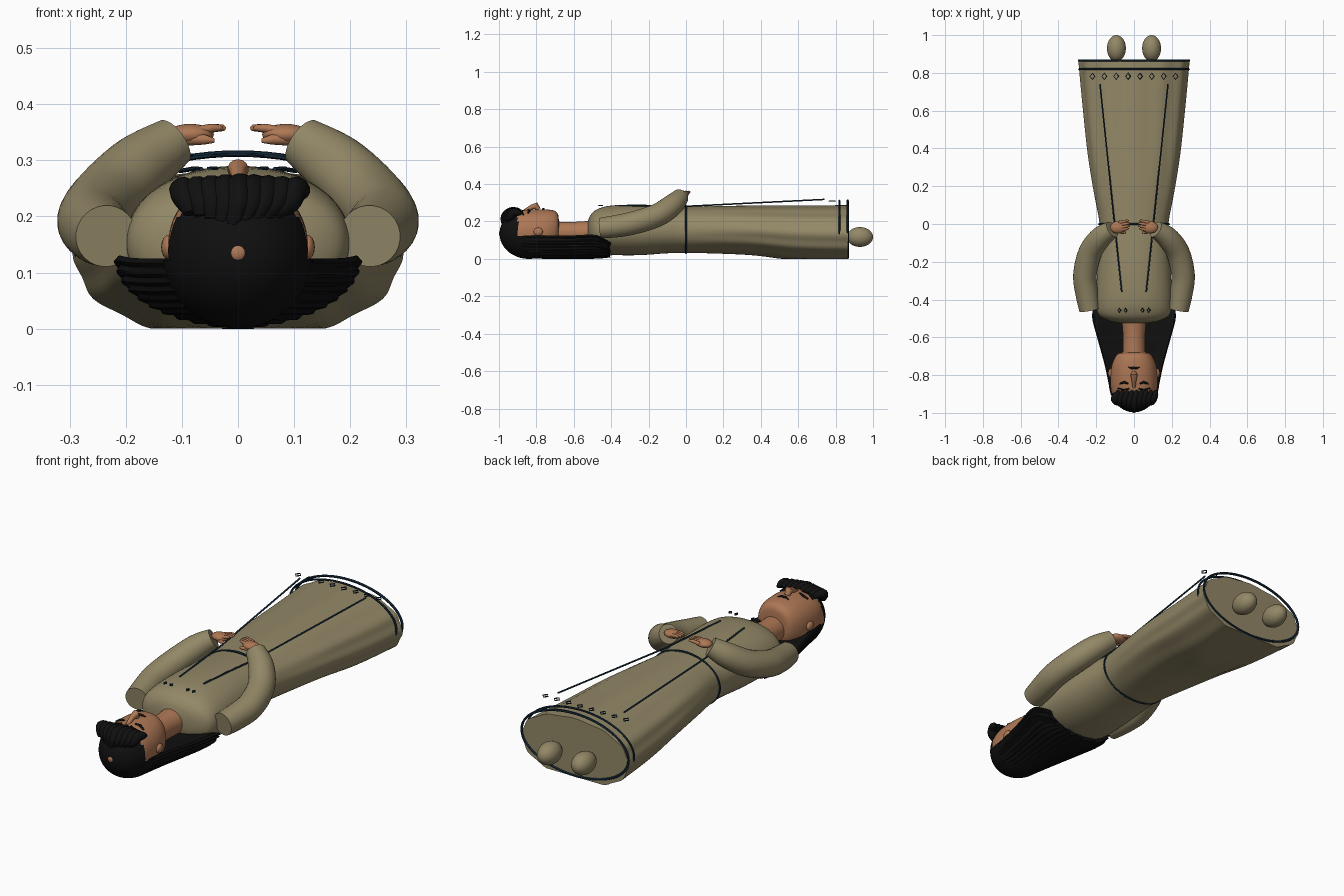
import bpy, bmesh, math
from mathutils import Vector

if "Cube" in bpy.data.objects:
    bpy.data.objects.remove(bpy.data.objects["Cube"])


def mat(name, rgb):
    m = bpy.data.materials.new(name)
    m.diffuse_color = (*rgb, 1)
    m.use_nodes = True
    m.node_tree.nodes["Principled BSDF"].inputs["Base Color"].default_value = m.diffuse_color
    return m


CLOTH = mat("khaki_cloth", (0.29, 0.245, 0.135))
SKIN = mat("tan_skin", (0.42, 0.185, 0.09))
HAIR = mat("black_hair", (0.005, 0.005, 0.005))
NAVY = mat("navy_trim", (0.008, 0.025, 0.045))


def finish(name, bm, m, angle=50):
    bmesh.ops.recalc_face_normals(bm, faces=bm.faces)
    me = bpy.data.meshes.new(name)
    bm.to_mesh(me)
    bm.free()
    me.materials.append(m)
    ob = bpy.data.objects.new(name, me)
    bpy.context.collection.objects.link(ob)
    bpy.ops.object.select_all(action='DESELECT')
    ob.select_set(True)
    bpy.context.view_layer.objects.active = ob
    bpy.ops.object.shade_smooth_by_angle(angle=math.radians(angle))
    return ob


def skin_rings(name, rings, m, closed=False, angle=50):
    bm = bmesh.new()
    vs = [[bm.verts.new(p) for p in r] for r in rings]
    n = len(vs[0])
    pairs = list(zip(vs, vs[1:])) + ([(vs[-1], vs[0])] if closed else [])
    for a, b in pairs:
        for i in range(n):
            j = (i + 1) % n
            bm.faces.new((a[i], a[j], b[j], b[i]))
    if not closed:
        bm.faces.new(vs[0])
        bm.faces.new(vs[-1])
    return finish(name, bm, m, angle)


def smooth(pts, k=5):
    """Catmull-Rom subdivision of a list of tuples."""
    out = []
    for i in range(len(pts) - 1):
        p = [Vector(pts[min(max(i + d, 0), len(pts) - 1)]) for d in (-1, 0, 1, 2)]
        for s in range(k):
            t = s / k
            out.append(0.5 * (2 * p[1] + (p[2] - p[0]) * t
                              + (2 * p[0] - 5 * p[1] + 4 * p[2] - p[3]) * t * t
                              + (3 * p[1] - p[0] - 3 * p[2] + p[3]) * t ** 3))
    return out + [Vector(pts[-1])]


def loft(name, stations, m, power=2.0, n=72, pleat=lambda y: 0):
    """Stations along y: (y, half width, low z, high z)."""
    rings = []
    for y, w, z0, z1 in smooth(stations):
        ring = []
        for i in range(n):
            a = 2 * math.pi * i / n
            c, s = math.cos(a), math.sin(a)
            k = 1 + pleat(y) * (math.cos(12 * a) - 1)
            x = w * k * math.copysign(abs(c) ** (2 / power), c)
            z = (z0 + z1) / 2 + (z1 - z0) / 2 * k * math.copysign(abs(s) ** (2 / power), s)
            ring.append((x, y, max(z, 0)))
        rings.append(ring)
    return skin_rings(name, rings, m)


def tube(name, pts, radii, m, closed=False, n=8):
    pts = [Vector(p) for p in pts]
    if not isinstance(radii, list):
        radii = [radii] * len(pts)
    rings, last, u = [], len(pts) - 1, None
    for i, p in enumerate(pts):
        a = pts[i - 1] if closed or i else p
        b = pts[(i + 1) % len(pts)] if closed or i < last else p
        t = (b - a).normalized()
        if u is None:
            u = t.orthogonal()
        u = (u - t * u.dot(t)).normalized()
        v = t.cross(u)
        rings.append([p + radii[i] * (u * math.cos(q) + v * math.sin(q))
                      for q in (2 * math.pi * j / n for j in range(n))])
    return skin_rings(name, rings, m, closed)


def ball(name, c, r, m, seg=32, cut=None):
    bm = bmesh.new()
    bmesh.ops.create_uvsphere(bm, u_segments=seg, v_segments=seg // 2, radius=1)
    for v in bm.verts:
        v.co = Vector([c[i] + v.co[i] * r[i] for i in range(3)])
    if cut:
        bmesh.ops.delete(bm, geom=[f for f in bm.faces if cut(f.calc_center_median())],
                         context='FACES')
    return finish(name, bm, m)


def diamond(name, x, y, z, w, h, r):
    tube(name, [(x - w, y, z), (x, y - h, z), (x + w, y, z), (x, y + h, z)], r, NAVY, True, 4)


# Robe: shoulders to hem, with pleats growing towards the hem
loft("robe", [(-0.525, 0.07, 0.10, 0.20), (-0.51, 0.14, 0.07, 0.235), (-0.475, 0.19, 0.04, 0.265),
              (-0.4, 0.2, 0.022, 0.285), (-0.25, 0.195, 0.02, 0.29), (-0.1, 0.185, 0.03, 0.285),
              (0, 0.182, 0.032, 0.28), (0.18, 0.215, 0.028, 0.283), (0.37, 0.245, 0.018, 0.285),
              (0.6, 0.27, -0.01, 0.286), (0.865, 0.295, -0.02, 0.287)],
     CLOTH, 2.15, 96, lambda y: 0.014 * min(1, max(0, (y + 0.05) / 0.5)))

# Navy rings at waist and hem
for nm, y, w, z0, z1, r in (("waist_cord", 0, 0.185, 0.03, 0.284, 0.005),
                            ("upper_hem_trim", 0.82, 0.291, 0.005, 0.312, 0.005),
                            ("lower_hem_trim", 0.865, 0.292, 0.005, 0.312, 0.006)):
    tube(nm, [(w * math.cos(a), y, (z0 + z1) / 2 + (z1 - z0) / 2 * math.sin(a))
              for a in (math.pi * i / 36 for i in range(72))], r, NAVY, True, 6)

# Hem diamonds
for i in range(8):
    diamond("hem_diamond", -0.22 + i * 0.44 / 7, 0.782, 0.309, 0.013, 0.017, 0.003)

for s in (-1, 1):
    # Long front trim line, chest diamonds and foot
    tube("front_trim", [(s * 0.065, -0.36, 0.284), (s * 0.085, -0.17, 0.284),
                        (s * 0.103, 0, 0.281), (s * 0.18, 0.74, 0.318)], 0.004, NAVY)
    for x in (0.045, 0.078):
        diamond("chest_diamond", s * x, -0.457, 0.286, 0.008, 0.011, 0.003)
    ball("foot", (s * 0.093, 0.93, 0.117), (0.05, 0.07, 0.053), CLOTH)

    # Sleeve
    arm = smooth([(s * 0.235, -0.455, 0.165, 0.055), (s * 0.25, -0.37, 0.175, 0.06),
                  (s * 0.26, -0.27, 0.195, 0.062), (s * 0.232, -0.15, 0.235, 0.062),
                  (s * 0.175, -0.07, 0.29, 0.058), (s * 0.115, -0.028, 0.333, 0.045)])
    tube("sleeve", [p[:3] for p in arm], [p[3] for p in arm], CLOTH, n=28)

    # Hand with four fingers and a thumb
    ball("palm", (s * 0.085, -0.018, 0.346), (0.042, 0.032, 0.019), SKIN, 20)
    for i in range(4):
        y = -0.034 + i * 0.014
        tip = 0.024 + 0.006 * abs(i - 1.5)
        tube("finger", [(s * 0.08, y, 0.35), (s * 0.05, y + 0.006, 0.357),
                        (s * tip, y + 0.01, 0.358), (s * (tip - 0.005), y + 0.01, 0.356)],
             [0.009, 0.008, 0.006, 0.003], SKIN)
    tube("thumb", [(s * 0.09, -0.03, 0.338), (s * 0.06, -0.045, 0.337), (s * 0.042, -0.045, 0.335)],
         [0.012, 0.009, 0.004], SKIN)

    # Ear, eye and eyebrow
    ball("ear", (s * 0.124, -0.79, 0.145), (0.013, 0.025, 0.022), SKIN, 16)
    tube("eye", [(s * 0.03, -0.845, 0.262), (s * 0.052, -0.838, 0.257), (s * 0.076, -0.845, 0.244)],
         [0.004, 0.007, 0.004], HAIR)
    tube("eyebrow", [(s * 0.025, -0.872, 0.259), (s * 0.055, -0.878, 0.253), (s * 0.085, -0.87, 0.236)],
         0.004, HAIR)

# Head, neck and facial features
loft("head", [(-0.97, 0.06, 0.08, 0.19), (-0.94, 0.1, 0.045, 0.23), (-0.89, 0.12, 0.025, 0.256),
              (-0.82, 0.125, 0.02, 0.264), (-0.75, 0.118, 0.03, 0.264), (-0.705, 0.1, 0.05, 0.258),
              (-0.685, 0.08, 0.08, 0.24), (-0.68, 0.05, 0.1, 0.21)], SKIN, 2.2, 48)
loft("neck", [(-0.74, 0.062, 0.08, 0.2), (-0.6, 0.058, 0.08, 0.198), (-0.5, 0.066, 0.08, 0.205)],
     SKIN, 2, 32)
tube("nose", [(0, -0.865, 0.256), (0, -0.825, 0.277), (0, -0.802, 0.284), (0, -0.788, 0.264)],
     [0.008, 0.013, 0.019, 0.012], SKIN, n=14)
tube("mouth", [(-0.03, -0.757, 0.261), (-0.012, -0.764, 0.266), (0, -0.761, 0.267),
               (0.012, -0.764, 0.266), (0.03, -0.757, 0.261)],
     [0.002, 0.006, 0.006, 0.006, 0.002], HAIR)

# Hair cap, open over the face
ball("hair_cap", (0, -0.84, 0.135), (0.134, 0.157, 0.135), HAIR, 64,
     lambda p: p.y > -0.9 and p.z > 0.125)
ball("crown_spot", (0, -0.992, 0.135), (0.015, 0.008, 0.015), SKIN, 16)

# Swept quiff of thick locks
for i in range(9):
    x = -0.1 + i * 0.025
    d = abs(x) / 0.12
    lock = smooth([(x * 0.75 - 0.01, -0.975 + 0.03 * d, 0.185 + 0.025 * d, 0.012),
                   (x * 0.9, -0.97 + 0.035 * d, 0.225, 0.021),
                   (x, -0.94 + 0.02 * d, 0.252 - 0.006 * d, 0.023),
                   (x + 0.012, -0.9, 0.256 - 0.012 * d, 0.018),
                   (x + 0.016, -0.88, 0.256 - 0.02 * d, 0.006)], 4)
    tube("quiff_lock", [p[:3] for p in lock], [p[3] for p in lock], HAIR, n=12)

# Long hair spread behind neck and shoulders, ridged with ragged ends
rings = []
for y, w, low, top in smooth([(-0.87, 0.13, 0.003, 0.125), (-0.75, 0.155, 0, 0.125),
                              (-0.6, 0.196, 0, 0.126), (-0.51, 0.22, 0, 0.13),
                              (-0.46, 0.218, 0.002, 0.12), (-0.41, 0.19, 0.008, 0.09)], 4):
    end = max(0, (y + 0.5) / 0.09)
    ring = []
    for i in range(97):
        a = math.pi * i / 96
        k = 1 - 0.018 * (1 + math.cos(44 * a))
        ragged = 0.014 * end * math.sin(22 * a) * math.cos(9 * a)
        ring.append((-w * k * math.cos(a), y + ragged, top - (top - low) * k * math.sin(a)))
    for i in range(1, 12):
        t = 1 - 2 * i / 12
        ring.append((w * t * 0.95, y, top - 0.035 * (1 - t * t)))
    rings.append(ring)
skin_rings("long_hair", rings, HAIR)
